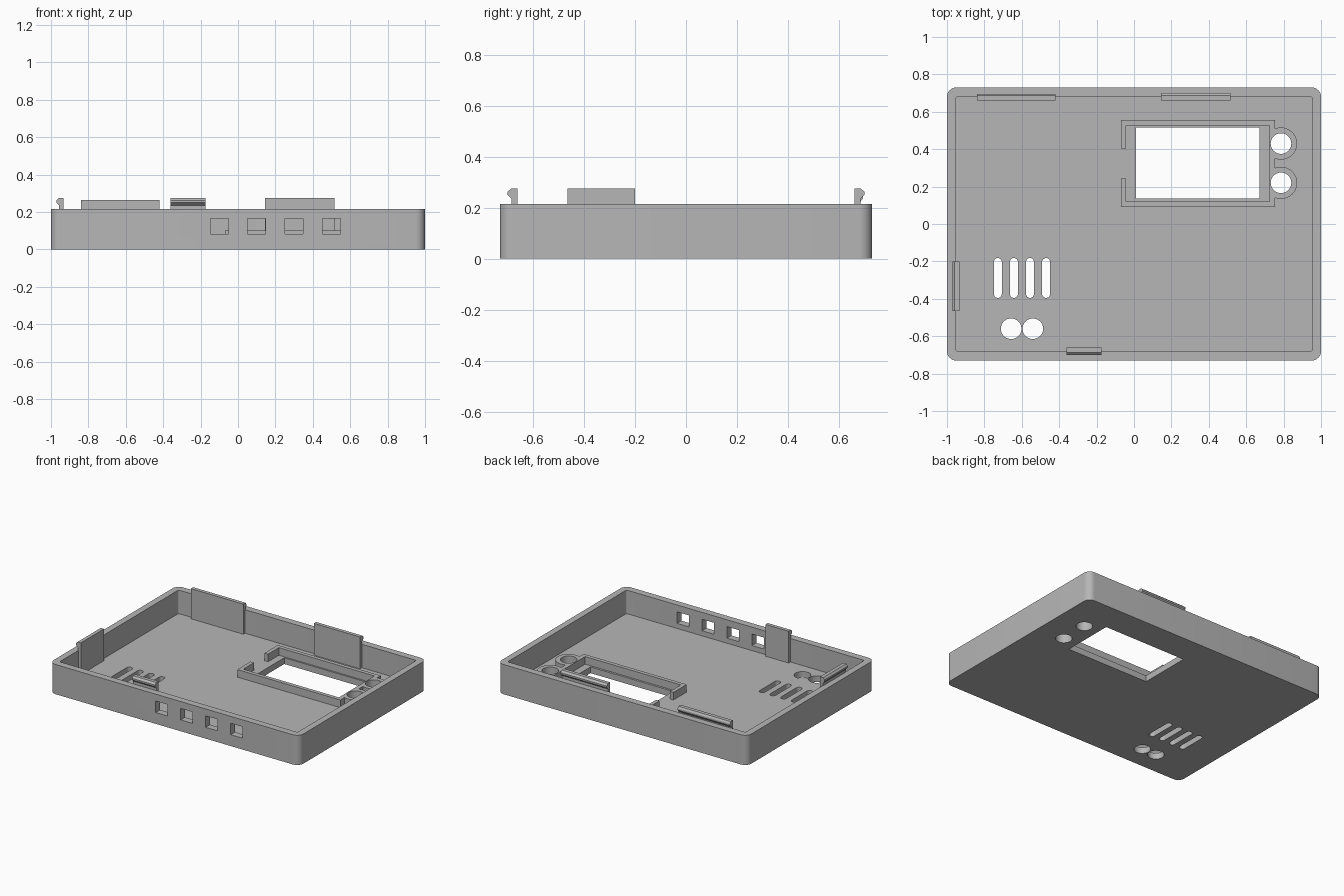
import bpy, bmesh, math
from mathutils import Vector

cube = bpy.data.objects.get("Cube")
if cube:
    bpy.data.objects.remove(cube, do_unlink=True)

grey = bpy.data.materials.new("grey plastic")
grey.use_nodes = True
colour = (0.47, 0.47, 0.47, 1)
grey.diffuse_color = colour
grey.node_tree.nodes["Principled BSDF"].inputs["Base Color"].default_value = colour

WALL_H, FLOOR, FRAME_H = 0.215, 0.045, 0.1
HALF_X, HALF_Y = 1.0, 0.73
IN_X, IN_Y = 0.953, 0.68
Z = Vector((0, 0, 1))


def prism(name, points, extrude):
    """Solid made by sweeping a closed 3D outline along a vector."""
    bm = bmesh.new()
    face = bm.faces.new([bm.verts.new(p) for p in points])
    top = bmesh.ops.extrude_face_region(bm, geom=[face])["geom"]
    verts = [v for v in top if isinstance(v, bmesh.types.BMVert)]
    bmesh.ops.translate(bm, vec=extrude, verts=verts)
    bmesh.ops.recalc_face_normals(bm, faces=bm.faces)
    mesh = bpy.data.meshes.new(name)
    bm.to_mesh(mesh)
    bm.free()
    mesh.materials.append(grey)
    obj = bpy.data.objects.new(name, mesh)
    bpy.context.collection.objects.link(obj)
    return obj


def rounded(name, x0, x1, y0, y1, z0, z1, r=0.0, steps=8):
    """Upright block with rounded vertical corners."""
    corners = [(x1 - r, y1 - r), (x0 + r, y1 - r), (x0 + r, y0 + r), (x1 - r, y0 + r)]
    pts = []
    for i, (cx, cy) in enumerate(corners):
        for k in range(steps + 1 if r else 1):
            a = math.pi / 2 * (i + k / steps)
            pts.append((cx + r * math.cos(a), cy + r * math.sin(a), z0))
    return prism(name, pts, Z * (z1 - z0))


def disc(name, x, y, r, z0, z1, n=40):
    pts = [(x + r * math.cos(math.tau * i / n), y + r * math.sin(math.tau * i / n), z0)
           for i in range(n)]
    return prism(name, pts, Z * (z1 - z0))


def combine(target, other, operation):
    mod = target.modifiers.new("cut", "BOOLEAN")
    mod.operation, mod.object, mod.solver = operation, other, "EXACT"
    bpy.context.view_layer.objects.active = target
    bpy.ops.object.modifier_apply(modifier=mod.name)
    bpy.data.objects.remove(other, do_unlink=True)


def cut(target, cutter):
    combine(target, cutter, "DIFFERENCE")


def clip(name, start, end, out, height, bump):
    """Snap tab standing against the wall, with a hook pointing outwards."""
    start, end, out = Vector(start), Vector(end), Vector(out)
    profile = [(-0.02, FLOOR - 0.005), (0.004, FLOOR - 0.005), (0.004, height - 0.04),
               (bump, height - 0.025), (bump, height - 0.013), (0.006, height), (-0.02, height)]
    return prism(name, [start + out * d + Z * z for d, z in profile], end - start)


# Tray: rounded outer block with a hollow
tray = rounded("tray", -HALF_X, HALF_X, -HALF_Y, HALF_Y, 0, WALL_H, 0.05)
cut(tray, rounded("hollow", -IN_X, IN_X, -IN_Y, IN_Y, FLOOR, 1, 0.012, 4))

# Screen opening in the floor
cut(tray, rounded("screen_cut", 0.01, 0.67, 0.135, 0.515, -1, FLOOR + 0.02))

# Vent slots
for i in range(4):
    x = -0.728 + i * 0.086
    cut(tray, rounded("slot_cut", x - 0.021, x + 0.021, -0.395, -0.182, -1, 0.1, 0.0205))

# Round floor holes
for x in (-0.657, -0.541):
    cut(tray, disc("hole_cut", x, -0.56, 0.055, -1, 0.1))

# Square ports through the front wall
for i in range(4):
    x = -0.1 + i * 0.2
    cut(tray, rounded("port_cut", x - 0.048, x + 0.048, -0.8, -0.6, 0.082, 0.165))

# Raised screen frame with a gap at one end, and two button rings
base = FLOOR - 0.005
frame = rounded("screen_frame", -0.07, 0.755, 0.092, 0.555, base, FRAME_H)
BUTTON_X, BUTTON_Y = 0.786, (0.22, 0.43)
for y in BUTTON_Y:
    ring = disc("button_ring", BUTTON_X, y, 0.086, base, FRAME_H)
    combine(frame, ring, "UNION")
cut(frame, rounded("frame_inside", -0.042, 0.724, 0.12, 0.527, -1, 1))
cut(frame, rounded("frame_gap", -0.2, 0.0, 0.243, 0.403, -1, 1))
for y in BUTTON_Y:
    cut(frame, disc("button_cut", BUTTON_X, y, 0.055, -1, 1))
    cut(tray, disc("button_cut", BUTTON_X, y, 0.055, -1, 0.12))

# Snap tabs along the walls
clip("back_clip_wide", (-0.84, IN_Y, 0), (-0.42, IN_Y, 0), (0, 1, 0), 0.263, 0.015)
clip("back_clip_narrow", (0.145, IN_Y, 0), (0.515, IN_Y, 0), (0, 1, 0), 0.275, 0.02)
clip("front_clip", (-0.36, -IN_Y, 0), (-0.175, -IN_Y, 0), (0, -1, 0), 0.275, 0.02)
clip("side_clip", (-IN_X, -0.465, 0), (-IN_X, -0.2, 0), (-1, 0, 0), 0.275, 0.018)

# Smooth the curved walls, keep edges crisp
for obj in (tray, frame):
    bpy.ops.object.select_all(action="DESELECT")
    obj.select_set(True)
    bpy.context.view_layer.objects.active = obj
    bpy.ops.object.shade_smooth_by_angle(angle=math.radians(30))
